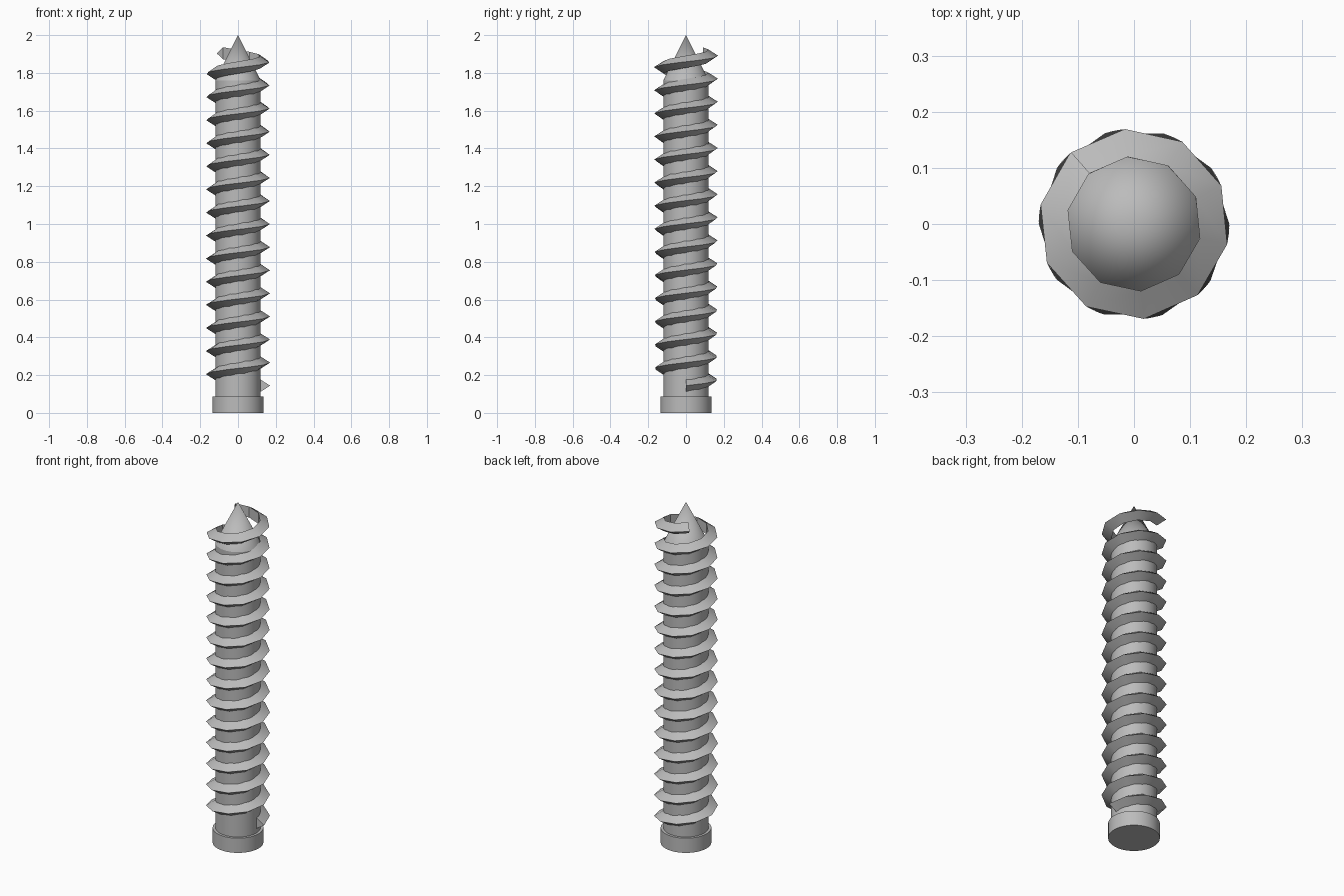
import bpy, bmesh, math

cube = bpy.data.objects.get("Cube")
if cube:
    bpy.data.objects.remove(cube, do_unlink=True)

steel = bpy.data.materials.new("grey_steel")
steel.use_nodes = True
GREY = (0.5, 0.5, 0.5, 1)
steel.diffuse_color = GREY
steel.node_tree.nodes["Principled BSDF"].inputs["Base Color"].default_value = GREY


def finish(name, bm):
    bmesh.ops.recalc_face_normals(bm, faces=bm.faces[:])
    mesh = bpy.data.meshes.new(name)
    bm.to_mesh(mesh)
    bm.free()
    mesh.materials.append(steel)
    obj = bpy.data.objects.new(name, mesh)
    bpy.context.collection.objects.link(obj)
    bpy.ops.object.select_all(action='DESELECT')
    obj.select_set(True)
    bpy.context.view_layer.objects.active = obj
    bpy.ops.object.shade_smooth_by_angle(angle=math.radians(30))


def tapered(name, r_low, r_high, z_low, z_high):
    bpy.ops.mesh.primitive_cone_add(vertices=64, radius1=r_low, radius2=r_high,
                                    depth=z_high - z_low,
                                    location=(0, 0, (z_low + z_high) / 2))
    obj = bpy.context.object
    obj.name = name
    obj.data.materials.append(steel)
    bpy.ops.object.shade_smooth_by_angle(angle=math.radians(30))


# Head, shaft and pointed tip
SHAFT_R, TIP_BASE = 0.12, 1.76
tapered("head", 0.135, 0.135, 0, 0.086)
tapered("shaft", SHAFT_R, SHAFT_R, 0.08, TIP_BASE)
tapered("tip", SHAFT_R, 0, TIP_BASE, 2)

# Thread: triangular section swept along a coarse right-handed helix
SEGMENTS, TURNS, PITCH, START_Z = 144, 14.365, 0.1225, 0.144
section = [(SHAFT_R, -0.032), (0.17, 0), (SHAFT_R, 0.032)]
bm = bmesh.new()
rings = []
for i in range(SEGMENTS + 1):
    turn = TURNS * i / SEGMENTS
    a = turn * math.tau
    rings.append([bm.verts.new((r * math.cos(a), r * math.sin(a), START_Z + PITCH * turn + dz))
                  for r, dz in section])
for low, high in zip(rings, rings[1:]):
    for k in range(3):
        n = (k + 1) % 3
        bm.faces.new((low[k], high[k], high[n], low[n]))
bm.faces.new(rings[0])
bm.faces.new(rings[-1])
finish("thread", bm)
